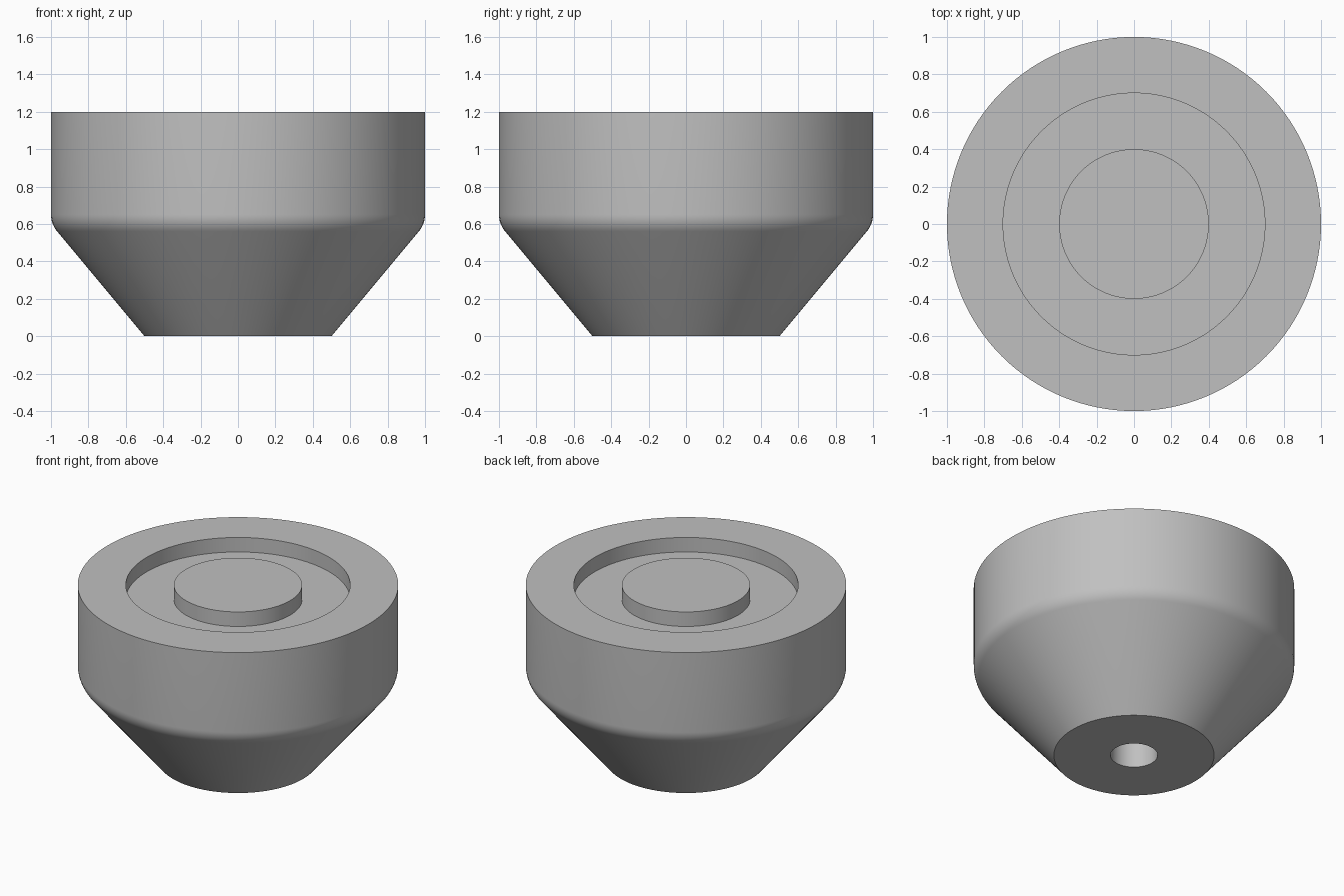
import bpy, bmesh
from math import pi, sin, cos, tan, atan2, radians
from mathutils import Vector

cube = bpy.data.objects.get("Cube")
if cube:
    bpy.data.objects.remove(cube, do_unlink=True)

# Overall dimensions
RADIUS, HEIGHT = 1.0, 1.2
BASE_RADIUS, SHOULDER_Z, FILLET = 0.5, 0.6, 0.14
GROOVE_IN, GROOVE_OUT, GROOVE_DEPTH = 0.4, 0.7, 0.1
HOLE_RADIUS, HOLE_DEPTH = 0.147, 0.6
SEGMENTS = 128


def make_material(name, color):
    mat = bpy.data.materials.new(name)
    mat.use_nodes = True
    mat.diffuse_color = color
    mat.node_tree.nodes["Principled BSDF"].inputs["Base Color"].default_value = color
    return mat


def shoulder_fillet(steps=8):
    """Rounded blend between the tapered base and the straight wall."""
    lean = atan2(RADIUS - BASE_RADIUS, SHOULDER_Z)
    centre_r = RADIUS - FILLET
    centre_z = SHOULDER_Z + FILLET * tan(lean / 2)
    angles = [-lean * (1 - i / steps) for i in range(steps + 1)]
    return [(centre_r + FILLET * cos(a), centre_z + FILLET * sin(a)) for a in angles]


def revolve(name, profile, material):
    bm = bmesh.new()
    verts = [bm.verts.new((r, 0, z)) for r, z in profile]
    edges = [bm.edges.new(pair) for pair in zip(verts, verts[1:])]
    bmesh.ops.spin(bm, geom=verts + edges, cent=Vector(), axis=Vector((0, 0, 1)),
                   angle=2 * pi, steps=SEGMENTS)
    bmesh.ops.remove_doubles(bm, verts=bm.verts, dist=0.0001)
    bmesh.ops.recalc_face_normals(bm, faces=bm.faces)
    mesh = bpy.data.meshes.new(name)
    bm.to_mesh(mesh)
    bm.free()
    mesh.materials.append(material)
    obj = bpy.data.objects.new(name, mesh)
    bpy.context.collection.objects.link(obj)
    bpy.ops.object.select_all(action="DESELECT")
    obj.select_set(True)
    bpy.context.view_layer.objects.active = obj
    bpy.ops.object.shade_smooth_by_angle(angle=radians(30))
    return obj


grey = make_material("plain grey", (0.53, 0.53, 0.53, 1))

# Profile from the blind hole in the base, up the outside, to the grooved top
floor_z = HEIGHT - GROOVE_DEPTH
hole = [(0, HOLE_DEPTH), (HOLE_RADIUS, HOLE_DEPTH), (HOLE_RADIUS, 0)]
outside = [(BASE_RADIUS, 0)] + shoulder_fillet() + [(RADIUS, HEIGHT)]
top = [(GROOVE_OUT, HEIGHT), (GROOVE_OUT, floor_z),
       (GROOVE_IN, floor_z), (GROOVE_IN, HEIGHT), (0, HEIGHT)]
revolve("tapered_foot", hole + outside + top, grey)
